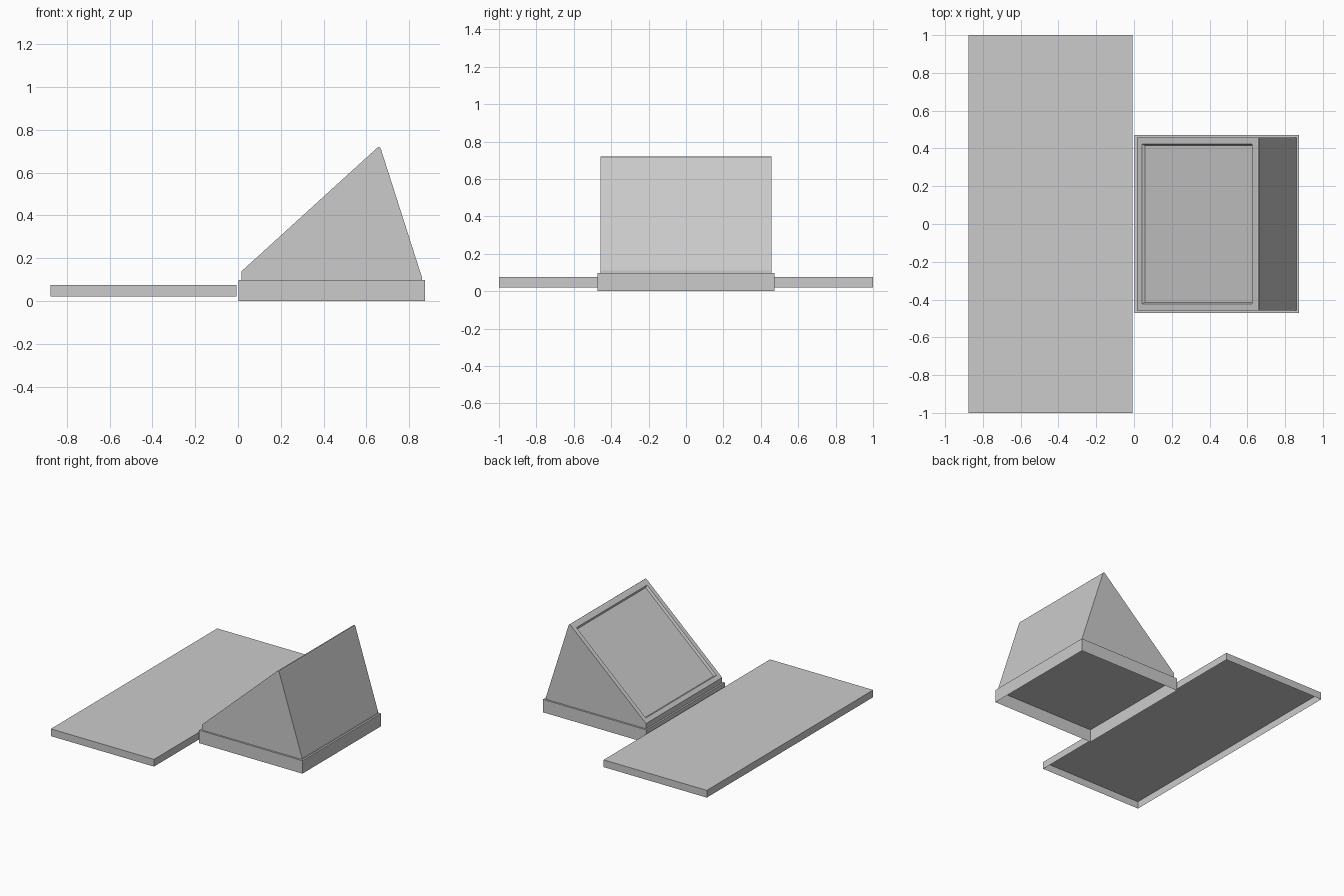
import bpy, bmesh
from mathutils import Vector

if "Cube" in bpy.data.objects:
    bpy.data.objects.remove(bpy.data.objects["Cube"])


def make_object(name, bm):
    bmesh.ops.recalc_face_normals(bm, faces=bm.faces[:])
    mesh = bpy.data.meshes.new(name)
    bm.to_mesh(mesh)
    bm.free()
    obj = bpy.data.objects.new(name, mesh)
    bpy.context.collection.objects.link(obj)
    return obj


def open_tray(name, x0, x1, half_y, z0, z1):
    """Box shell without a bottom face."""
    bm = bmesh.new()
    rim = [(x0, -half_y), (x1, -half_y), (x1, half_y), (x0, half_y)]
    low = [bm.verts.new((x, y, z0)) for x, y in rim]
    top = [bm.verts.new((x, y, z1)) for x, y in rim]
    bm.faces.new(top)
    for i in range(4):
        j = (i + 1) % 4
        bm.faces.new((low[i], low[j], top[j], top[i]))
    obj = make_object(name, bm)
    # Open shell: make sure the top faces outward
    if obj.data.polygons[0].normal.z < 0:
        obj.data.flip_normals()
    return obj


# Flat keyboard slab and low base, both hollow underneath
open_tray("flat_panel", -0.875, -0.007, 1.0, 0.02, 0.075)
open_tray("base", 0.003, 0.873, 0.472, 0.0, 0.098)

# Wedge housing: side profile swept along y
profile = [(0.016, 0.098), (0.016, 0.138), (0.650, 0.715), (0.658, 0.720),
           (0.664, 0.717), (0.668, 0.709), (0.859, 0.112), (0.859, 0.098)]
half = 0.458
bm = bmesh.new()
near = [bm.verts.new((x, -half, z)) for x, z in profile]
far = [bm.verts.new((x, half, z)) for x, z in profile]
bm.faces.new(near)
bm.faces.new(far[::-1])
slope = None
for i in range(len(profile)):
    j = (i + 1) % len(profile)
    face = bm.faces.new((near[i], far[i], far[j], near[j]))
    if i == 1:
        slope = face
bmesh.ops.recalc_face_normals(bm, faces=bm.faces[:])

# Recessed screen: frame on the sloped face, then bevelled walls to the sunken panel
bmesh.ops.inset_individual(bm, faces=[slope], thickness=0.048)
frame_normal = slope.normal.copy()
bmesh.ops.inset_individual(bm, faces=[slope], thickness=0.012)
bmesh.ops.translate(bm, verts=slope.verts[:], vec=Vector(frame_normal) * -0.017)
make_object("screen_housing", bm)
